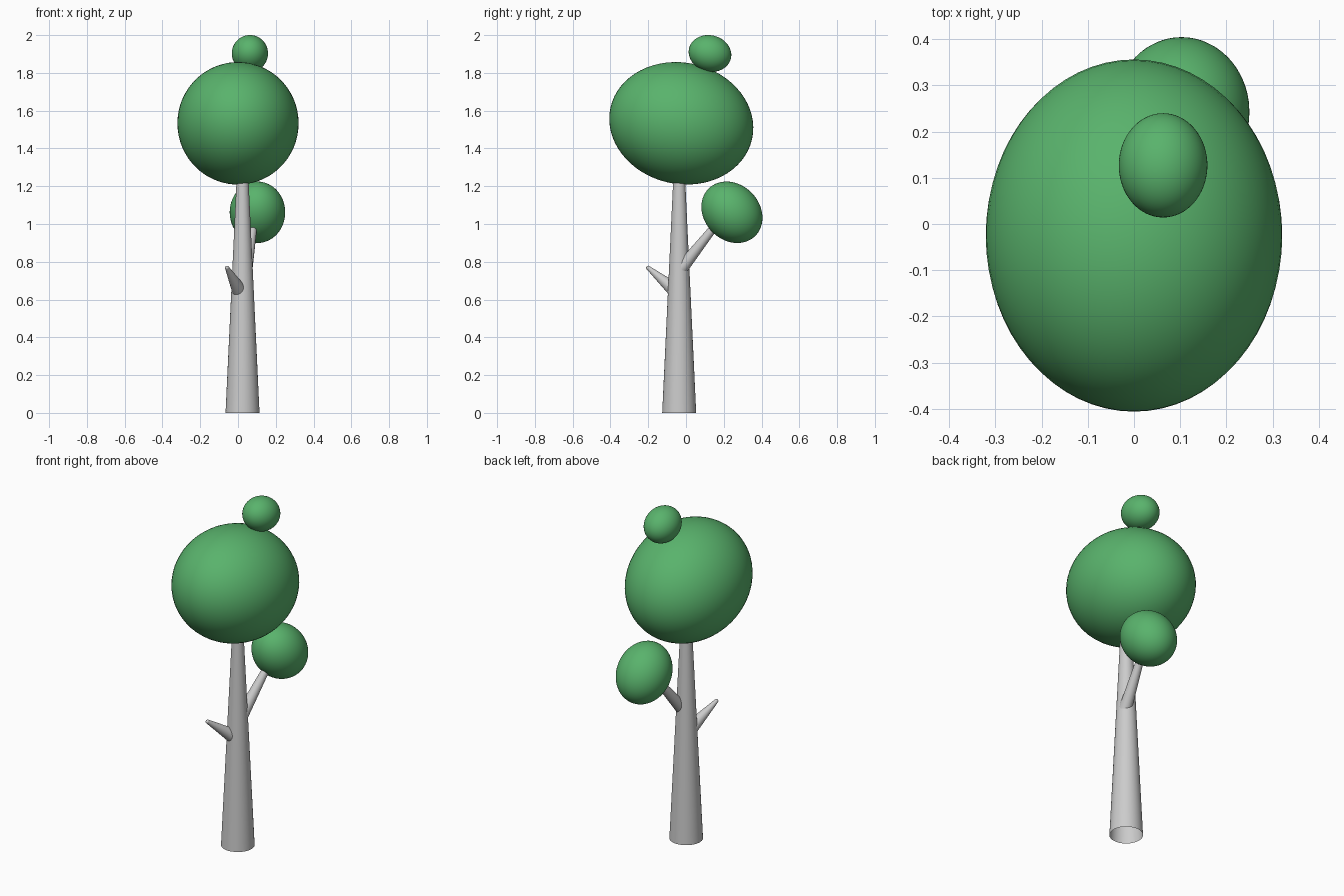
import bpy
from math import radians
from mathutils import Vector

if "Cube" in bpy.data.objects:
    bpy.data.objects.remove(bpy.data.objects["Cube"])

green = bpy.data.materials.new("leaf_green")
green.diffuse_color = (0.1, 0.45, 0.15, 1)
green.use_nodes = True
green.node_tree.nodes["Principled BSDF"].inputs["Base Color"].default_value = green.diffuse_color


def limb(name, start, end, r1, r2, cap='NOTHING'):
    """Tapered round limb between two points."""
    a, b = Vector(start), Vector(end)
    d = b - a
    bpy.ops.mesh.primitive_cone_add(vertices=48, radius1=r1, radius2=r2,
                                    depth=d.length, end_fill_type=cap,
                                    location=(a + b) / 2,
                                    rotation=d.to_track_quat('Z', 'Y').to_euler())
    ob = bpy.context.object
    ob.name = name
    bpy.ops.object.shade_smooth_by_angle(angle=radians(40))
    return ob


def foliage(name, centre, r, long_r, tilt):
    """Egg-like leaf ball, long axis along y, tipped about x."""
    bpy.ops.mesh.primitive_uv_sphere_add(segments=64, ring_count=32, radius=1,
                                         location=centre,
                                         rotation=(radians(tilt), 0, 0))
    ob = bpy.context.object
    ob.name = name
    ob.scale = (r, long_r, r)
    ob.data.materials.append(green)
    bpy.ops.object.shade_smooth()
    return ob


# Trunk, open at the foot
limb("trunk", (0.024, -0.036, 0), (0.024, -0.036, 1.5), 0.09, 0.019)

# Branch carrying the side foliage
limb("rear_branch", (0.042, -0.024, 0.765), (0.09, 0.19, 1.035), 0.035, 0.017)

# Bare stub with a small rounded tip
tip = (-0.058, -0.2, 0.768)
limb("front_stub", (0.006, -0.06, 0.65), tip, 0.039, 0.011)
bpy.ops.mesh.primitive_uv_sphere_add(segments=24, ring_count=12, radius=0.011, location=tip)
bpy.context.object.name = "stub_tip"
bpy.ops.object.shade_smooth()

# Foliage
foliage("main_crown", (0, -0.025, 1.533), 0.321, 0.384, -12.5)
foliage("side_foliage", (0.103, 0.243, 1.062), 0.147, 0.176, -46)
foliage("top_foliage", (0.063, 0.127, 1.903), 0.096, 0.114, -15)
